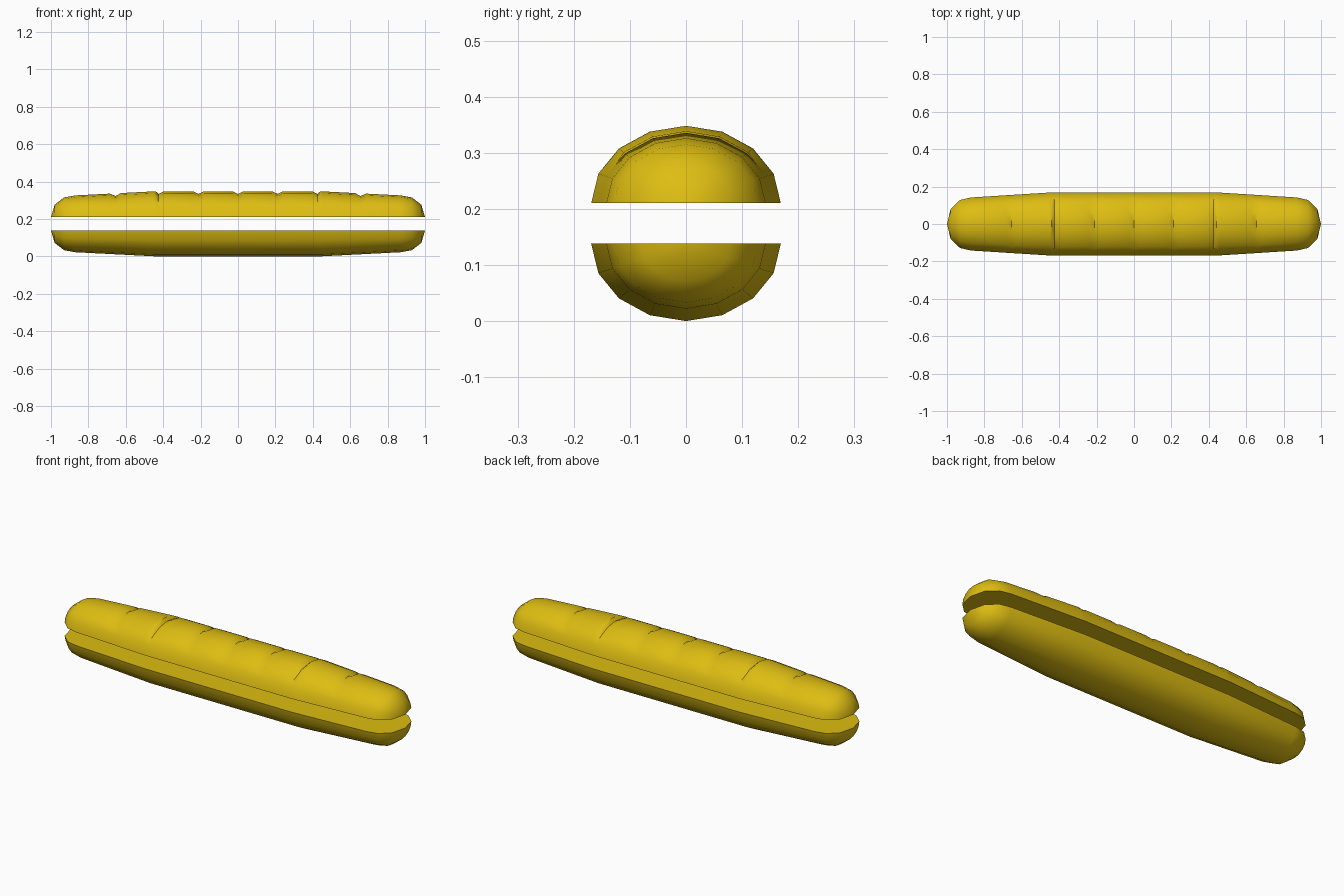
import bpy, bmesh, math
from mathutils import Vector

cube = bpy.data.objects.get("Cube")
if cube:
    bpy.data.objects.remove(cube)

crust = bpy.data.materials.new("golden crust")
crust.use_nodes = True
colour = (0.73, 0.51, 0.006, 1)
crust.diffuse_color = colour
crust.node_tree.nodes["Principled BSDF"].inputs["Base Color"].default_value = colour

WIDTH, HEIGHT, SEGMENTS = 0.169, 0.138, 8
# Taper of one end: (distance from the middle, scale of the section)
TAPER = [(0, 1), (0.44, 1), (0.87, 0.84), (0.93, 0.76), (0.98, 0.48), (1, 0)]
NOTCHES = [-0.655, -0.425, -0.212, 0, 0.212, 0.425, 0.655]
NOTCH_HALF, NOTCH_DEPTH = 0.03, 0.014


def scale_at(x):
    x = abs(x)
    for (a, s), (b, t) in zip(TAPER, TAPER[1:]):
        if x <= b:
            return s + (t - s) * (x - a) / (b - a)
    return 0


def section(x, notched):
    """Half ellipse across the loaf, pressed in on top where notched."""
    s = scale_at(x)
    pts = [Vector((x, WIDTH * s * math.cos(math.pi * i / SEGMENTS),
                   HEIGHT * s * math.sin(math.pi * i / SEGMENTS)))
           for i in range(SEGMENTS + 1)]
    if notched:
        for i in (3, 4, 5):
            pts[i].z -= NOTCH_DEPTH
        pts[2] = pts[2].lerp(pts[1], 0.35)
        pts[6] = pts[6].lerp(pts[7], 0.35)
    return pts


def half_loaf(name, base, direction, notches):
    stations = {sign * x: False for x, s in TAPER[1:-1] for sign in (-1, 1)}
    for n in notches:
        stations.update({n - NOTCH_HALF: False, n: True, n + NOTCH_HALF: False})
    bm = bmesh.new()
    place = lambda p: bm.verts.new((p.x, p.y, base + direction * p.z))
    rings = [[place(p) for p in section(x, cut)] for x, cut in sorted(stations.items())]
    # Rounded crust and flat cut face
    for a, b in zip(rings, rings[1:]):
        for i in range(SEGMENTS):
            bm.faces.new((a[i], a[i + 1], b[i + 1], b[i]))
        bm.faces.new((a[0], b[0], b[-1], a[-1]))
    # Pointed caps at both ends
    for ring, x in ((rings[0], -1), (rings[-1], 1)):
        tip = place(Vector((x, 0, 0)))
        for i in range(SEGMENTS):
            bm.faces.new((ring[i], ring[i + 1], tip))
        bm.faces.new((ring[0], ring[-1], tip))
    bmesh.ops.recalc_face_normals(bm, faces=bm.faces)
    mesh = bpy.data.meshes.new(name)
    bm.to_mesh(mesh)
    bm.free()
    mesh.materials.append(crust)
    obj = bpy.data.objects.new(name, mesh)
    bpy.context.collection.objects.link(obj)
    bpy.ops.object.select_all(action="DESELECT")
    obj.select_set(True)
    bpy.context.view_layer.objects.active = obj
    bpy.ops.object.shade_smooth_by_angle(angle=math.radians(40))


half_loaf("bottom_bread", 0.138, -1, [])
half_loaf("top_bread", 0.21, 1, NOTCHES)
